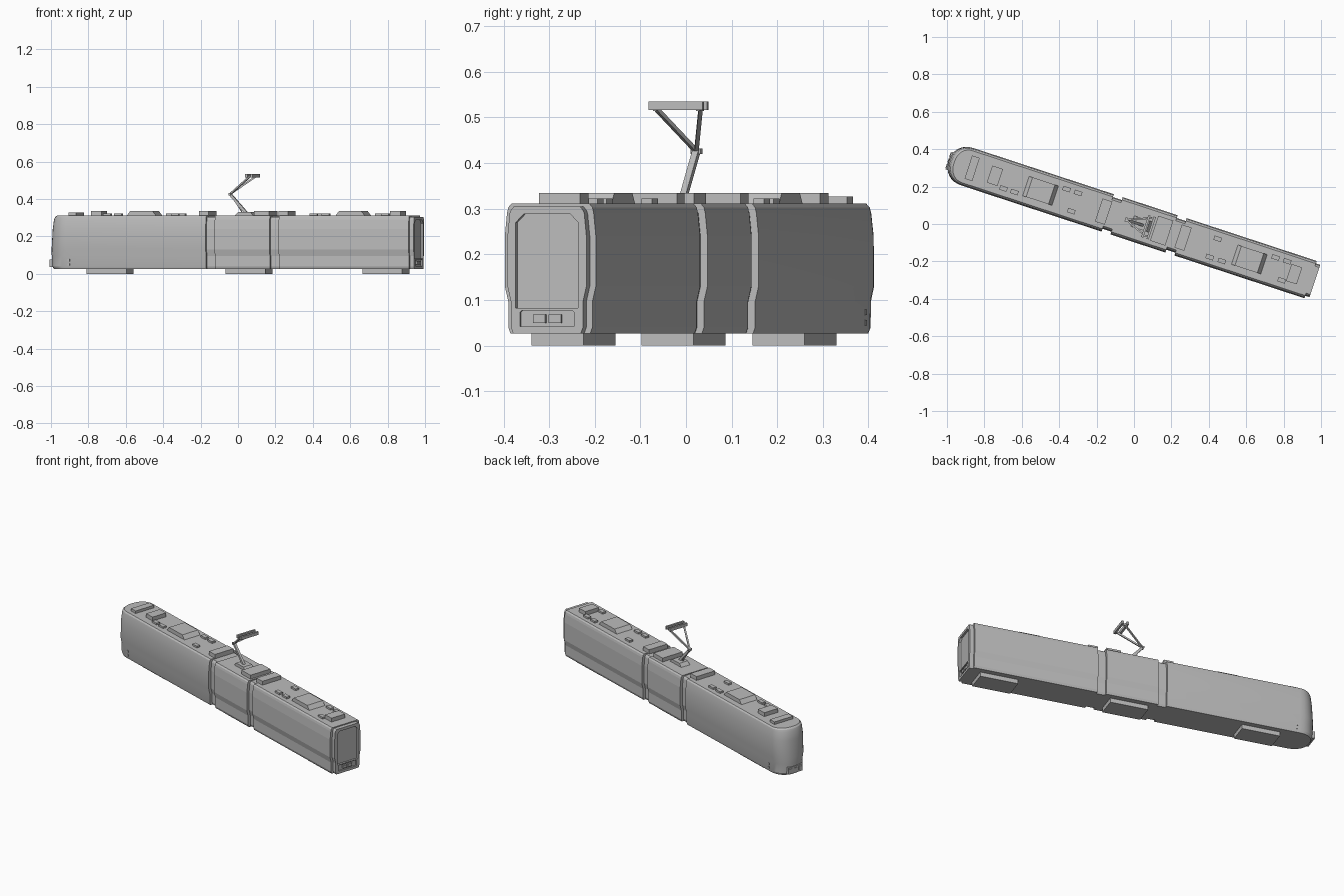
import bpy, bmesh, math
from mathutils import Matrix, Vector

cube = bpy.data.objects.get("Cube")
if cube:
    bpy.data.objects.remove(cube, do_unlink=True)

# Single grey finish
grey = bpy.data.materials.new("plain grey")
grey.use_nodes = True
grey.diffuse_color = (0.5, 0.5, 0.5, 1)
grey.node_tree.nodes["Principled BSDF"].inputs["Base Color"].default_value = (0.5, 0.5, 0.5, 1)

# The tram is built along its own axis, then turned to its diagonal heading
HEADING = Matrix.Rotation(math.radians(-18.2), 4, 'Z') @ Matrix.Translation((0, 0.0125, 0))


def finish(name, bm, smooth=False):
    bmesh.ops.recalc_face_normals(bm, faces=bm.faces)
    mesh = bpy.data.meshes.new(name)
    bm.transform(HEADING)
    bm.to_mesh(mesh)
    bm.free()
    mesh.materials.append(grey)
    obj = bpy.data.objects.new(name, mesh)
    bpy.context.collection.objects.link(obj)
    if smooth:
        bpy.ops.object.select_all(action='DESELECT')
        obj.select_set(True)
        bpy.context.view_layer.objects.active = obj
        bpy.ops.object.shade_smooth_by_angle(angle=math.radians(20))
    return obj


def loft(name, rings, smooth=False):
    """Skin closed rings of equal length and cap both ends."""
    bm = bmesh.new()
    loops = [[bm.verts.new(p) for p in ring] for ring in rings]
    n = len(loops[0])
    for a, b in zip(loops, loops[1:]):
        for i in range(n):
            j = (i + 1) % n
            bm.faces.new((a[i], a[j], b[j], b[i]))
    bm.faces.new(loops[0])
    bm.faces.new(loops[-1])
    return finish(name, bm, smooth)


def box(name, u, v, z0, z1, du, dv, slope=0.0):
    """Box between two heights; slope draws the top ends inward."""
    rings = []
    for z, h in ((z0, du / 2), (z1, du / 2 - slope)):
        rings.append([(u - h, v - dv / 2, z), (u + h, v - dv / 2, z),
                      (u + h, v + dv / 2, z), (u - h, v + dv / 2, z)])
    return loft(name, rings)


def beam(name, a, b, w):
    """Square bar from a to b."""
    a, b = Vector(a), Vector(b)
    d = b - a
    bm = bmesh.new()
    m = Matrix.Translation((a + b) / 2) @ d.to_track_quat('Z', 'Y').to_matrix().to_4x4()
    bmesh.ops.create_cube(bm, size=1, matrix=m @ Matrix.Diagonal((w, w, d.length, 1)))
    return finish(name, bm)


# Wall profile: height, half width, nose set-back
PROFILE = [(0.026, 0.092, 0.012), (0.04, 0.097, 0.003), (0.096, 0.097, 0.0),
           (0.13, 0.105, 0.0), (0.24, 0.105, 0.007), (0.29, 0.1, 0.014),
           (0.303, 0.097, 0.02), (0.311, 0.09, 0.03)]


def section(name, u0, u1, inset=0.0, top=0.0):
    """Square-ended body section with the wall profile."""
    return loft(name, [[(u0, -(w - inset), z - (top if z > 0.3 else 0)),
                        (u1, -(w - inset), z - (top if z > 0.3 else 0)),
                        (u1, w - inset, z - (top if z > 0.3 else 0)),
                        (u0, w - inset, z - (top if z > 0.3 else 0))]
                       for z, w, back in PROFILE])


# Front car with rounded nose
rings = []
for z, w, back in PROFILE:
    ring = [(-0.152, w, z)]
    for i in range(17):
        t = math.pi * i / 16
        c, s = math.cos(t), math.sin(t)
        v = math.copysign(abs(c) ** 0.9, c) * w
        ring.append((-0.94 - (0.106 - back) * s ** 0.9 if s > 1e-6 else -0.94, v, z))
    ring.append((-0.152, -w, z))
    rings.append(ring)
loft("front_car", rings, smooth=True)

# Middle and rear cars, narrower gangways between them
section("middle_car", -0.102, 0.207)
section("rear_car", 0.258, 0.99)
section("front_gangway", -0.16, -0.095, 0.016, 0.006)
section("rear_gangway", 0.2, 0.265, 0.016, 0.006)
end = section("end_gangway", 0.97, 1.014, 0.014, 0.006)


def recess(target, z0, z1, half, chamfer, depth):
    """Cut a panel with chamfered top corners into the end face."""
    outline = [(-half, z0), (half, z0), (half, z1 - chamfer),
               (half - chamfer, z1), (chamfer - half, z1), (-half, z1 - chamfer)]
    cutter = loft("panel_cutter", [[(u, v, z) for v, z in outline]
                                   for u in (1.014 - depth, 1.05)])
    cutter.hide_render = True
    mod = target.modifiers.new("panel", 'BOOLEAN')
    mod.operation = 'DIFFERENCE'
    mod.solver = 'EXACT'
    mod.object = cutter
    bpy.context.view_layer.objects.active = target
    bpy.ops.object.modifier_apply(modifier=mod.name)
    bpy.data.objects.remove(cutter, do_unlink=True)


# End door panel and coupler recess
recess(end, 0.082, 0.288, 0.072, 0.018, 0.012)
recess(end, 0.042, 0.077, 0.062, 0.004, 0.008)
for v in (-0.018, 0.018):
    box("end_coupler_block", 1.009, v, 0.05, 0.068, 0.01, 0.028)

# Nose bumper with lamps
box("nose_bumper", -1.035, 0, 0.036, 0.078, 0.026, 0.1)
for v in (-0.032, 0, 0.032):
    box("nose_lamp", -1.048, v, 0.046, 0.068, 0.006, 0.024)

# Side marker lights
for side in (-1, 1):
    for z in (0.05, 0.073):
        box("side_marker", -0.925, side * 0.096, z - 0.006, z + 0.006, 0.012, 0.007)

# Bogies
for u in (-0.724, 0.057, 0.828):
    box("bogie", u, 0, 0, 0.03, 0.224, 0.12)

# Roof equipment: centre and size
ROOF, TALL, LOW = 0.308, 0.335, 0.322
for u, du, dv in ((-0.787, 0.06, 0.095), (-0.175, 0.055, 0.13),
                  (0.272, 0.055, 0.13), (0.897, 0.06, 0.095)):
    box("roof_box", u, 0, ROOF, TALL, du, dv)
box("nose_roof_box", -0.915, 0, ROOF, 0.327, 0.043, 0.13)
for u in (-0.53, 0.645):
    box("air_unit", u, 0, ROOF, TALL, 0.17, 0.11, 0.022)
for u, v in ((-0.722, -0.05), (-0.661, -0.05), (-0.401, 0.052), (-0.336, 0.052),
             (-0.34, -0.052), (0.45, 0.052), (0.44, -0.054), (0.508, -0.054),
             (0.775, 0.054), (0.84, 0.054), (0.844, -0.052)):
    box("roof_vent", u, v, ROOF, LOW, 0.042, 0.024)

# Pantograph
box("converter_box", 0.152, 0, ROOF, TALL, 0.085, 0.14)
box("pantograph_base", 0.04, 0, ROOF, 0.33, 0.11, 0.06, 0.02)
KNEE = (-0.047, -0.004, 0.426)
beam("lower_arm", (0.045, -0.004, 0.325), KNEE, 0.014)
beam("pantograph_knee", (-0.047, -0.016, 0.426), (-0.047, 0.008, 0.426), 0.012)
beam("guide_rod", (0.02, -0.004, 0.33), (-0.04, -0.004, 0.418), 0.005)
for side in (-1, 1):
    beam("upper_arm", KNEE, (0.076, side * 0.05 - 0.004, 0.517), 0.009)
for u in (0.064, 0.094):
    box("contact_bar", u, -0.004, 0.516, 0.535, 0.012, 0.125)
for side in (-1, 1):
    box("head_link", 0.079, side * 0.05 - 0.004, 0.514, 0.524, 0.03, 0.008)
